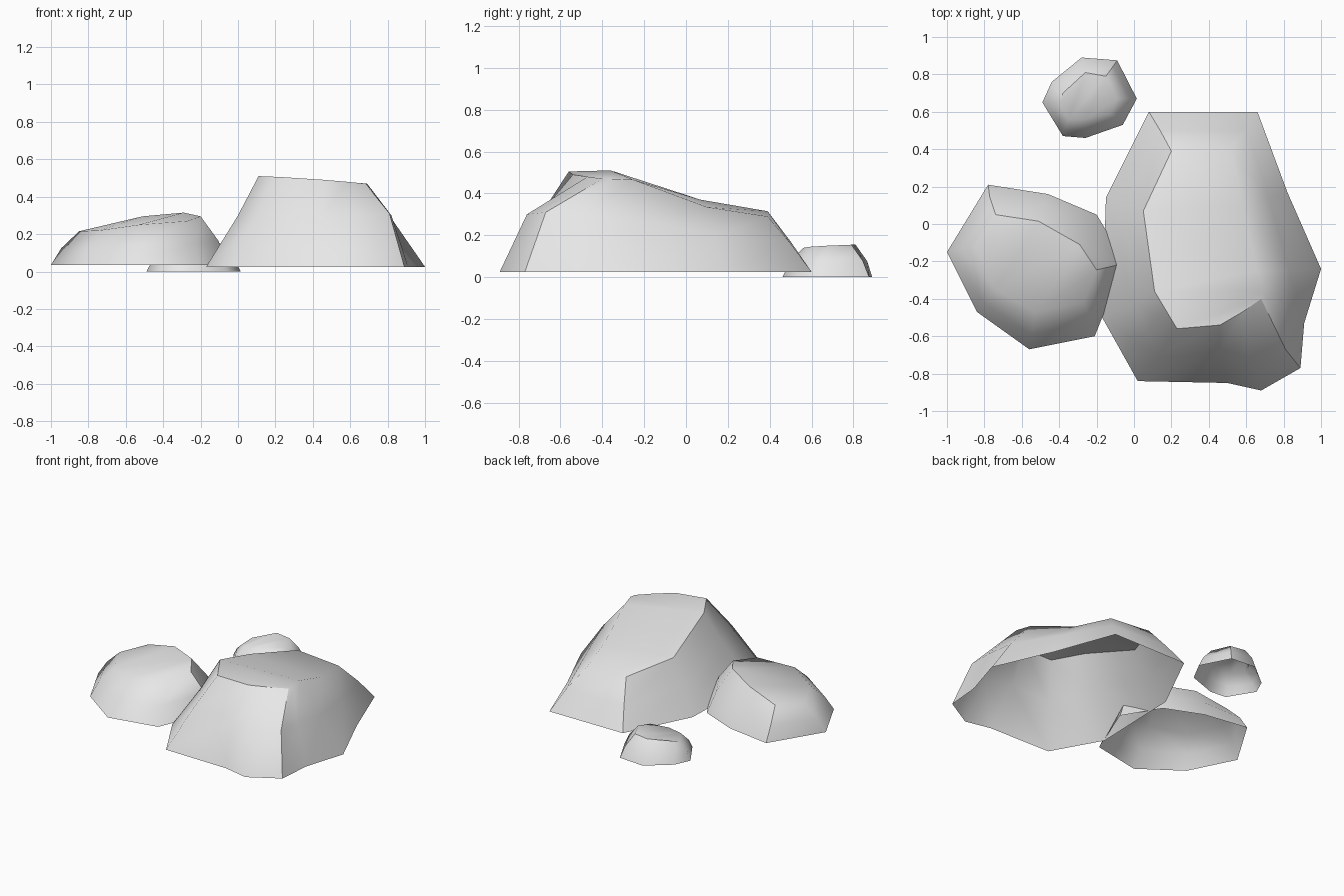
import bpy
import bmesh
from mathutils import Vector

# Remove the default object
default_object = bpy.data.objects.get("Cube")
if default_object:
    bpy.data.objects.remove(default_object, do_unlink=True)

# One plain stone colour
stone = bpy.data.materials.new("stone_grey")
stone.use_nodes = True
stone.diffuse_color = (0.8, 0.8, 0.8, 1)
stone.node_tree.nodes["Principled BSDF"].inputs["Base Color"].default_value = stone.diffuse_color


def bulged_ring(base, top, amount):
    """Ring halfway up the flank, pushed outward from the middle of the rock."""
    centre = sum((Vector(p) for p in base), Vector()) / len(base)
    ring = []
    for low, high in zip(base, top):
        point = (Vector(low) + Vector(high)) / 2
        outward = point - centre
        outward.z = 0
        ring.append(point + outward.normalized() * amount)
    return ring


def make_rock(name, floor, outline, top, crest, ribs, middle=None, bulge=0.0):
    """Open shell: clockwise ground outline, flank ring and a faceted cap.
    The crest is a run of hard edges round the cap; ribs are hard flank edges."""
    base = [(x, y, floor) for x, y in outline]
    middle = middle or bulged_ring(base, top, bulge)
    count = len(base)

    bm = bmesh.new()
    rings = [[bm.verts.new(p) for p in ring] for ring in (base, middle, top)]

    # Flanks
    for lower, upper in zip(rings, rings[1:]):
        for i in range(count):
            j = (i + 1) % count
            bm.faces.new((lower[j], lower[i], upper[i], upper[j]))

    # Cap, as a strip running from the back to the front
    cap = rings[-1]
    for k in range((count - 1) // 2):
        loop = (cap[-k % count], cap[-(k + 1) % count], cap[k + 2], cap[k + 1])
        bm.faces.new(tuple(dict.fromkeys(loop)))

    # Smooth surface with a few hard creases
    for face in bm.faces:
        face.smooth = True
    hard_pairs = [(cap[a % count], cap[(a + 1) % count]) for a in crest]
    for rib in ribs:
        hard_pairs += [(low[rib], high[rib]) for low, high in zip(rings, rings[1:])]
    for pair in hard_pairs:
        edge = bm.edges.get(pair)
        if edge:
            edge.smooth = False

    mesh = bpy.data.meshes.new(name)
    bm.to_mesh(mesh)
    bm.free()
    mesh.materials.append(stone)
    rock = bpy.data.objects.new(name, mesh)
    bpy.context.collection.objects.link(rock)
    return rock


# Large rock: high at the front, sloping down to the back
make_rock(
    "large_rock", 0.025,
    outline=[(.08, .6), (.66, .6), (.82, .17), (1, -.24), (.91, -.53), (.89, -.77),
             (.68, -.89), (.5, -.85), (.02, -.84), (-.17, -.5), (-.15, .14)],
    middle=[(.14, .5, .17), (.6, .5, .16), (.72, .14, .2), (.83, -.25, .27),
            (.82, -.5, .3), (.81, -.67, .31), (.62, -.76, .3), (.45, -.7, .3),
            (.13, -.7, .29), (0, -.42, .3), (-.05, .1, .2)],
    top=[(.2, .39, .315), (.52, .39, .29), (.58, .1, .335), (.66, -.25, .465),
         (.69, -.36, .47), (.68, -.4, .47), (.58, -.47, .48), (.46, -.54, .49),
         (.23, -.56, .505), (.11, -.36, .51), (.05, .07, .37)],
    crest=range(5, 11), ribs=(0, 5))

# Medium rock: low dome leaning into the large one
make_rock(
    "medium_rock", 0.035,
    outline=[(-1, -.15), (-.78, .21), (-.46, .16), (-.2, .05),
             (-.05, -.2), (-.21, -.6), (-.56, -.67), (-.84, -.47)],
    top=[(-.85, -.12, .215), (-.74, .05, .235), (-.51, .015, .295), (-.29, -.11, .315),
         (-.2, -.245, .295), (-.27, -.42, .27), (-.53, -.47, .25), (-.74, -.35, .22)],
    crest=range(1, 4), ribs=(1, 4), bulge=0.02)

# Small rock: separate stone behind the others
make_rock(
    "small_rock", 0.0,
    outline=[(-.49, .65), (-.44, .76), (-.28, .89), (-.09, .875),
             (.015, .67), (-.06, .53), (-.26, .46), (-.38, .47)],
    top=[(-.4, .64, .11), (-.38, .7, .13), (-.26, .81, .155), (-.15, .79, .155),
         (-.09, .67, .15), (-.13, .59, .145), (-.26, .56, .14), (-.35, .56, .125)],
    crest=range(0, 3), ribs=(3,), bulge=0.015)
